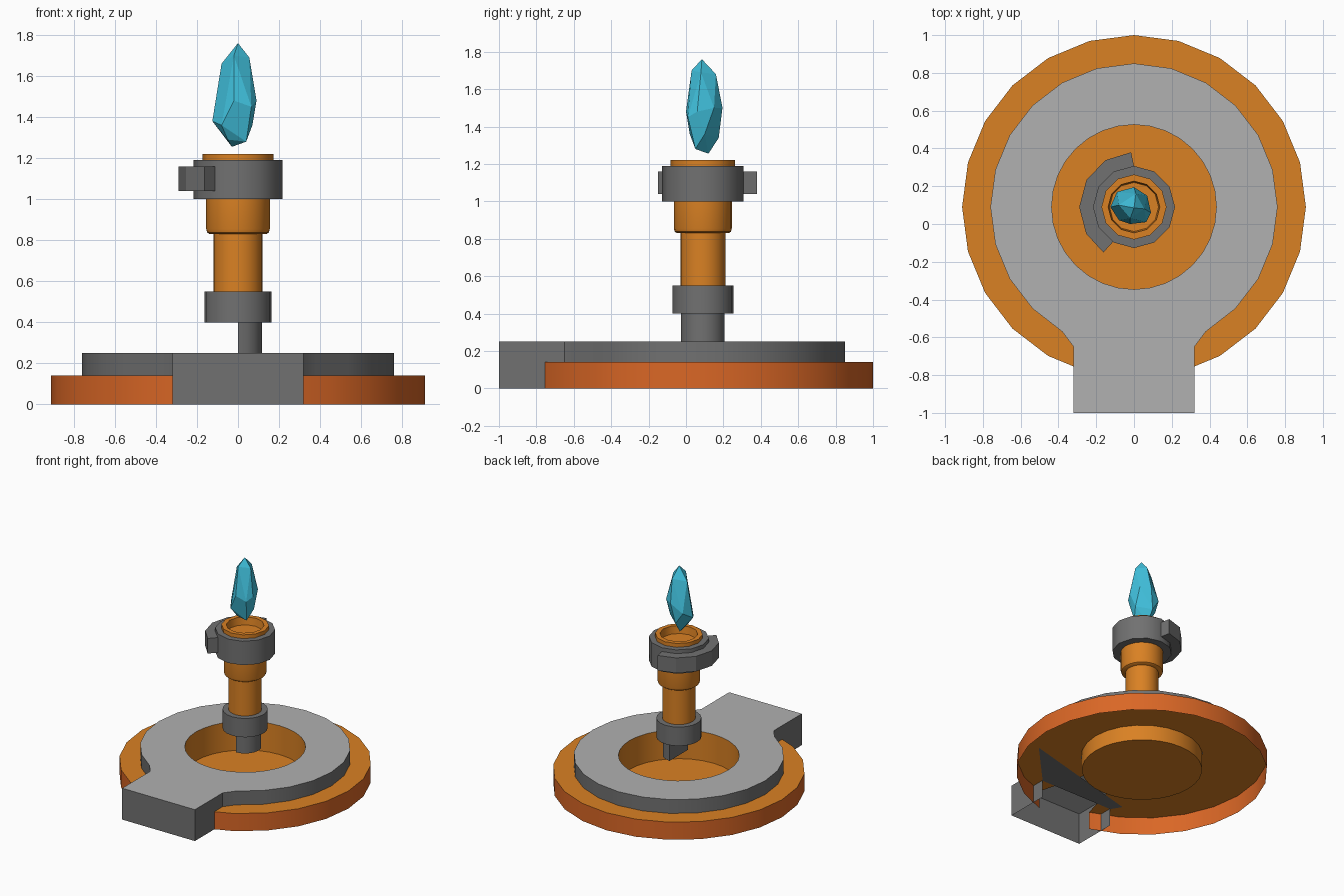
import bpy, bmesh, math
from math import sin, cos, pi, radians

if "Cube" in bpy.data.objects:
    bpy.data.objects.remove(bpy.data.objects["Cube"])

CY = 0.09  # common axis of all round parts


def mat(name, col):
    m = bpy.data.materials.new(name)
    m.diffuse_color = (*col, 1)
    m.use_nodes = True
    m.node_tree.nodes["Principled BSDF"].inputs["Base Color"].default_value = m.diffuse_color
    return m


AMBER = mat("amber", (0.70, 0.22, 0.017))
RUST = mat("rust_orange", (0.70, 0.135, 0.019))
DARK = mat("dark_grey", (0.165, 0.165, 0.165))
LIGHT = mat("light_grey", (0.44, 0.44, 0.44))
TEAL = mat("teal", (0.052, 0.53, 0.72))


def finish(name, bm, mats, smooth=35, recalc=True):
    bmesh.ops.remove_doubles(bm, verts=bm.verts[:], dist=1e-4)
    if recalc:
        bmesh.ops.recalc_face_normals(bm, faces=bm.faces[:])
    if smooth:
        for f in bm.faces:
            f.smooth = True
        for e in bm.edges:
            e.smooth = len(e.link_faces) == 2 and e.calc_face_angle(9) < radians(smooth)
    me = bpy.data.meshes.new(name)
    bm.to_mesh(me)
    bm.free()
    for m in mats:
        me.materials.append(m)
    ob = bpy.data.objects.new(name, me)
    bpy.context.collection.objects.link(ob)
    return ob


def pt(r, deg, z):
    a = radians(deg)
    return (r * cos(a), CY + r * sin(a), z)


def lathe(name, profile, n, mats, skip=(), rule=None):
    """Revolve (r, z) points listed bottom-outside-top, n sides; skip leaves gaps."""
    bm = bmesh.new()
    step = 360 / n
    for k in range(n):
        if k in skip:
            continue
        a, b = k * step, (k + 1) * step
        for i, ((r0, z0), (r1, z1)) in enumerate(zip(profile, profile[1:])):
            ps = [pt(r0, a, z0)]
            if r0 > 0:
                ps.append(pt(r0, b, z0))
            if r1 > 0:
                ps.append(pt(r1, b, z1))
            ps.append(pt(r1, a, z1))
            f = bm.faces.new([bm.verts.new(p) for p in ps])
            if rule:
                f.material_index = rule(i)
    return finish(name, bm, mats, recalc=False)


# Base: hollow skirt with a flat shoulder, open where the tab sits
lathe("base_skirt", [(0.91, 0), (0.91, 0.14), (0.44, 0.14)], 24, [RUST, AMBER],
      skip=(17, 18), rule=lambda i: i)

# Sunken well in the middle
lathe("well", [(0.436, 0.25), (0.436, 0.02), (0, 0.02)], 32, [AMBER])

# Grey ring plate with square tab at the front
outer = [pt(0.76, -45 + 15 * k, 0.25) for k in range(19)]
outer = [(0.32, -1, 0.25), (0.32, -0.65, 0.25), (0.38, -0.57, 0.25)] + outer
outer += [(-0.38, -0.57, 0.25), (-0.32, -0.65, 0.25), (-0.32, -1, 0.25)]
inner = [pt(0.436, k * 360 / 32, 0.25) for k in range(32)]
bm = bmesh.new()
edges = []
for loop in (outer, inner):
    vs = [bm.verts.new(p) for p in loop]
    edges += [bm.edges.new((vs[i - 1], vs[i])) for i in range(len(vs))]
bmesh.ops.triangle_fill(bm, use_beauty=True, use_dissolve=False, edges=edges, normal=(0, 0, 1))
for f in bm.faces:
    f.normal_update()
    if f.normal.z < 0:
        f.normal_flip()
for i in range(len(outer)):
    p, q = outer[i - 1], outer[i]
    low = 0.0 if min(p[1], q[1]) < -0.9 else 0.14
    f = bm.faces.new([bm.verts.new(c) for c in
                      ((*p[:2], low), (*q[:2], low), q, p)])
    f.material_index = 1
finish("ring_plate", bm, [LIGHT, DARK], recalc=False)

# Grey underside behind the tab
bm = bmesh.new()
bm.faces.new([bm.verts.new((x, y, 0.136)) for x, y in
              ((0.65, -0.30), (0.32, -0.65), (-0.32, -0.65), (-0.37, -0.57))])
finish("tab_underside", bm, [DARK], 0, recalc=False)

# Half-round stem under the column
bm = bmesh.new()
lo = [bm.verts.new(pt(0.117, -90 + 22.5 * k, 0.25)) for k in range(9)]
f = bm.faces.new(lo)
up = bmesh.ops.extrude_face_region(bm, geom=[f])["geom"]
for v in up:
    if isinstance(v, bmesh.types.BMVert):
        v.co.z = 0.41
finish("stem", bm, [DARK])

# Lower collar, column and upper sleeve
lathe("lower_collar", [(0, 0.4), (0.163, 0.4), (0.163, 0.55), (0, 0.55)], 20, [DARK])
lathe("column", [(0, 0.54), (0.12, 0.54), (0.12, 0.84), (0, 0.84)], 24, [AMBER])
lathe("sleeve", [(0, 0.83), (0.138, 0.83), (0.15, 0.838), (0.155, 0.855),
                 (0.155, 1.01), (0, 1.01)], 24, [AMBER])

# Upper collar and the cup inside it
lathe("upper_collar", [(0, 1.0), (0.217, 1.0), (0.217, 1.19), (0.16, 1.19)], 12, [DARK])
lathe("cup", [(0.172, 1.1), (0.172, 1.22), (0.137, 1.22), (0.13, 1.16), (0, 1.16)],
      12, [AMBER])

# Clip wrapped round one side of the upper collar
bm = bmesh.new()
angles = [(90, 93), (120, 121), (150, 150), (180, 180), (210, 209), (239, 236)]
rows = []
for ai, ao in angles:
    rows.append([bm.verts.new(p) for p in
                 (pt(0.215, ai, 1.04), pt(0.29, ao, 1.04),
                  pt(0.29, ao, 1.16), pt(0.215, ai, 1.16))])
for a, b in zip(rows, rows[1:]):
    for i in range(4):
        bm.faces.new((a[i - 1], a[i], b[i], b[i - 1]))
bm.faces.new(rows[0])
bm.faces.new(rows[-1])
finish("collar_clip", bm, [DARK], 0)

# Floating crystal: convex hull of a few corner points
corners = [(-.03, .12, 1.255), (.04, .05, 1.28), (-.05, .06, 1.29),
           (-.125, .09, 1.38), (-.08, .02, 1.36), (.07, .10, 1.36), (-.03, .175, 1.34),
           (.09, .06, 1.48), (.07, .15, 1.50), (0, .195, 1.50), (-.09, .17, 1.43),
           (.065, .01, 1.45), (-.02, 0, 1.48),
           (.055, .08, 1.69), (-.08, .10, 1.66), (-.02, .03, 1.70), (.01, .16, 1.68),
           (0, .085, 1.76)]
bm = bmesh.new()
for c in corners:
    bm.verts.new(c)
bmesh.ops.convex_hull(bm, input=bm.verts[:])
bmesh.ops.dissolve_limit(bm, angle_limit=radians(6), verts=bm.verts[:], edges=bm.edges[:])
finish("crystal", bm, [TEAL], 0)
